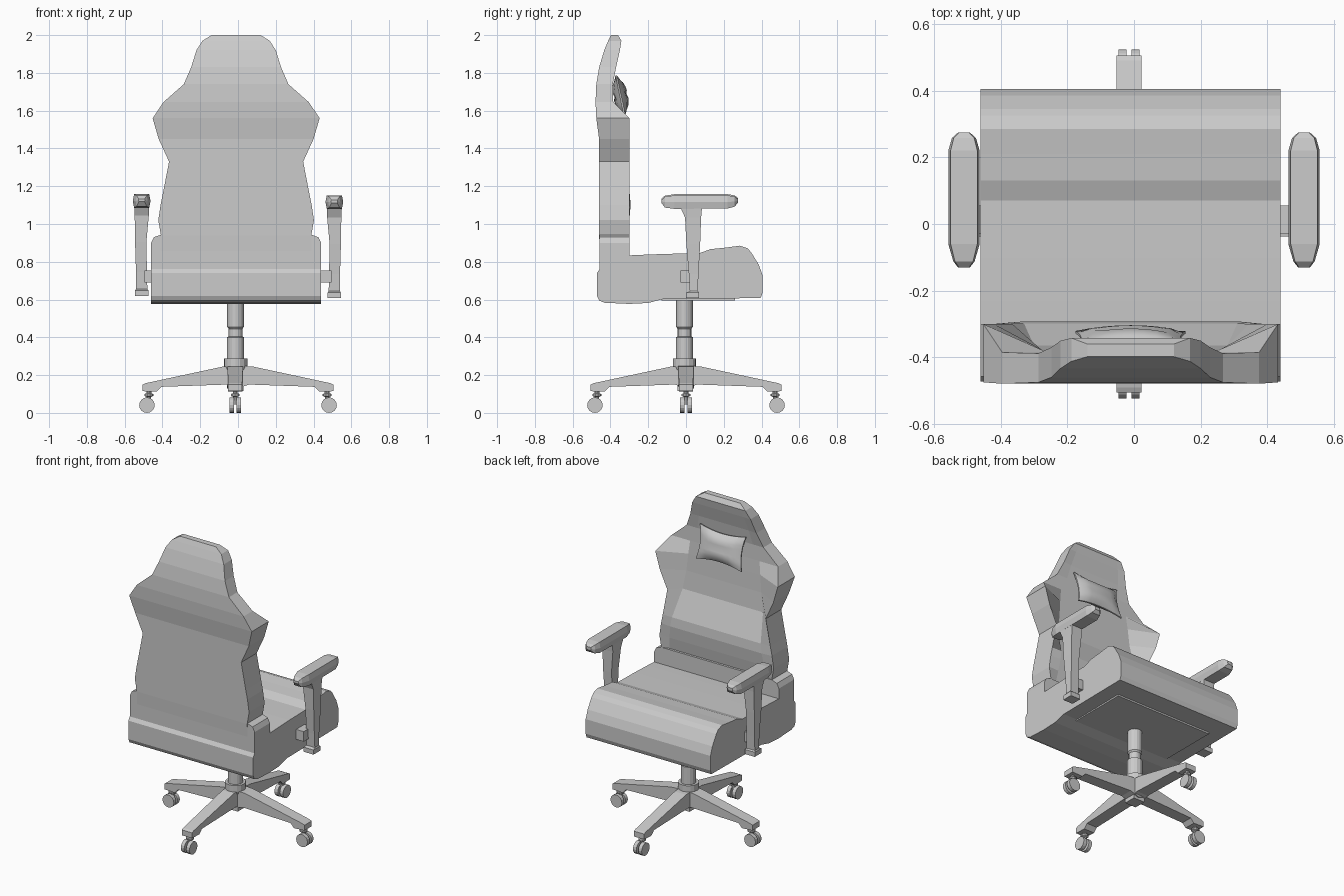
import bpy, bmesh, math
from mathutils import Matrix, Vector

if "Cube" in bpy.data.objects:
    bpy.data.objects.remove(bpy.data.objects["Cube"])

CX = -0.01  # the seat and backrest sit slightly off centre


def finish(name, bm, smooth=False):
    bmesh.ops.recalc_face_normals(bm, faces=bm.faces)
    me = bpy.data.meshes.new(name)
    bm.to_mesh(me)
    bm.free()
    ob = bpy.data.objects.new(name, me)
    bpy.context.collection.objects.link(ob)
    if smooth:
        bpy.context.view_layer.objects.active = ob
        ob.select_set(True)
        bpy.ops.object.shade_smooth_by_angle(angle=math.radians(40))
        ob.select_set(False)
    return ob


def loft(name, rings):
    """Join equal-length rings of points and cap both ends."""
    bm = bmesh.new()
    vs = [[bm.verts.new(p) for p in r] for r in rings]
    n = len(rings[0])
    for a, b in zip(vs, vs[1:]):
        for i in range(n):
            j = (i + 1) % n
            bm.faces.new((a[i], a[j], b[j], b[i]))
    bm.faces.new(vs[0])
    bm.faces.new(vs[-1])
    return finish(name, bm)


def box(name, x0, x1, y0, y1, z0, z1):
    return loft(name, [[(x0, y0, z), (x1, y0, z), (x1, y1, z), (x0, y1, z)]
                       for z in (z0, z1)])


def lathe(name, profile, x, y, n=16):
    return loft(name, [[(x + r * math.cos(2 * math.pi * i / n),
                         y + r * math.sin(2 * math.pi * i / n), z) for i in range(n)]
                       for r, z in profile])


# Seat cushion: side profile (y, z) extruded across the width
seat = [(-.472, .62), (-.46, .595), (-.43, .583), (-.30, .577), (-.20, .582), (-.12, .603),
        (.395, .608), (.405, .635), (.405, .73), (.385, .785), (.345, .85), (.325, .872),
        (.285, .885), (.21, .875), (.13, .867), (.07, .845), (-.10, .842), (-.23, .837),
        (-.455, .827), (-.455, .765), (-.472, .74)]
loft("seat", [[(CX + s * .45, y, z) for y, z in seat] for s in (-1, 1)])
box("seat_underplate", CX - .35, CX + .35, -.13, .26, .596, .62)

# Hip section behind the seat, with chamfered shoulders
hip = [(.45, .74), (.45, .90), (.435, .93), (.40, .943)]
outline = hip + [(-x, z) for x, z in reversed(hip)]
loft("seat_hip", [[(CX + x, y, z) for x, z in outline] for y in (-.457, -.30)])

# Backrest: rows of (z, half width, back y, edge y, inner half width, middle y)
rows = [(.80, .40, -.455, -.32, .36, -.325),
        (.94, .398, -.46, -.30, .35, -.315),
        (1.02, .412, -.46, -.30, .34, -.302),
        (1.10, .40, -.46, -.30, .33, -.293),
        (1.16, .388, -.46, -.30, .32, -.298),
        (1.33, .355, -.46, -.30, .29, -.365),
        (1.45, .41, -.46, -.30, .27, -.375),
        (1.56, .442, -.475, -.30, .26, -.38),
        (1.645, .385, -.479, -.385, .25, -.385),
        (1.74, .277, -.475, -.388, .20, -.388),
        (1.83, .238, -.46, -.37, .18, -.375),
        (1.92, .21, -.433, -.35, .16, -.352),
        (1.97, .178, -.412, -.342, .14, -.342),
        (2.0, .13, -.398, -.36, .10, -.36)]
loft("backrest", [[(CX - w, yb, z), (CX - w, ye, z), (CX - wi, ym, z),
                   (CX + wi, ym, z), (CX + w, ye, z), (CX + w, yb, z)]
                  for z, w, yb, ye, wi, ym in rows])

# Head pillow: pinched cushion, tilted back
bm = bmesh.new()
bmesh.ops.create_cube(bm, size=2)
bmesh.ops.subdivide_edges(bm, edges=bm.edges[:], cuts=7, use_grid_fill=True)
for v in bm.verts:
    u, s, w = v.co
    puff = ((1 - u * u) * (1 - w * w)) ** .5
    groove = .8 if abs(w) < .1 and abs(u) < .6 else 1
    v.co = (.165 * u * (1 - .1 * (1 - w * w)),
            s * (.004 + .036 * puff * groove),
            .108 * w * (1 - .2 * (1 - u * u)))
pillow = finish("head_pillow", bm, True)
pillow.location = (CX, -.347, 1.68)
pillow.rotation_euler.x = math.radians(12)

# Armrests on both sides
pad = [(-.13, 1.115, .018), (-.112, 1.09, .032), (-.06, 1.083, .047), (.22, 1.085, .047),
       (.258, 1.095, .036), (.274, 1.115, .018)]
pad_top = [1.13, 1.147, 1.155, 1.155, 1.148, 1.135]
post = [(1.095, .47, .55, -.03, .085), (1.04, .472, .547, -.005, .08),
        (.90, .485, .545, .002, .075), (.74, .482, .54, .015, .066),
        (.65, .48, .54, .02, .062), (.643, .474, .545, 0, .07), (.613, .474, .545, 0, .07)]
for side, s in (("left", -1), ("right", 1)):
    dz = .006 if s < 0 else -.006
    rings = []
    for (y, zb, w), zt in zip(pad, pad_top):
        c, m = s * .51, (zb + zt) / 2
        rings.append([(c - w * .85, y, zb), (c + w * .85, y, zb), (c + w, y, m),
                      (c + w * .85, y, zt), (c - w * .85, y, zt), (c - w, y, m)])
    loft(side + "_armrest_pad", rings).location.z = dz / 2
    loft(side + "_armrest_post", [[(s * a, y0, z), (s * b, y0, z), (s * b, y1, z), (s * a, y1, z)]
                                  for z, a, b, y0, y1 in post]).location.z = dz
    x = sorted((s * .42, s * .495))
    box(side + "_armrest_bracket", x[0], x[1], -.03, .055, .69, .755)

# Gas lift column and hub
lathe("column", [(.045, .20), (.062, .245), (.062, .287), (.046, .287), (.046, .40),
                 (.036, .405), (.036, .445), (.044, .455), (.044, .60)], -.013, -.008)
box("hub", -.05, .03, -.045, .035, .115, .25)

# Four legs with twin-wheel casters
leg = [(0, .25), (.08, .245), (.30, .198), (.49, .157), (.505, .15), (.505, .115), (.43, .112),
       (.405, .138), (.06, .15), (0, .13)]
for k in range(4):
    turn = Matrix.Rotation(k * math.pi / 2, 4, 'Z')
    if k % 2:
        turn = Matrix.Translation((-.015, 0, 0)) @ turn
    parts = [loft(f"leg_{k}", [[(r, s * (.042 - .01 * r), z) for r, z in leg] for s in (-1, 1)]),
             lathe(f"caster_stem_{k}", [(.012, .045), (.012, .085), (.024, .09), (.024, .10),
                                        (.013, .104), (.013, .12)], .472, 0, 10)]
    for i, s in enumerate((-1, 1)):
        bm = bmesh.new()
        bmesh.ops.create_cone(bm, cap_ends=True, segments=16, radius1=.041, radius2=.041,
                              depth=.024,
                              matrix=Matrix.Translation((.482, s * .019, .041))
                              @ Matrix.Rotation(math.pi / 2, 4, 'X'))
        parts.append(finish(f"caster_wheel_{k}_{i}", bm))
    for p in parts:
        p.data.transform(turn)
